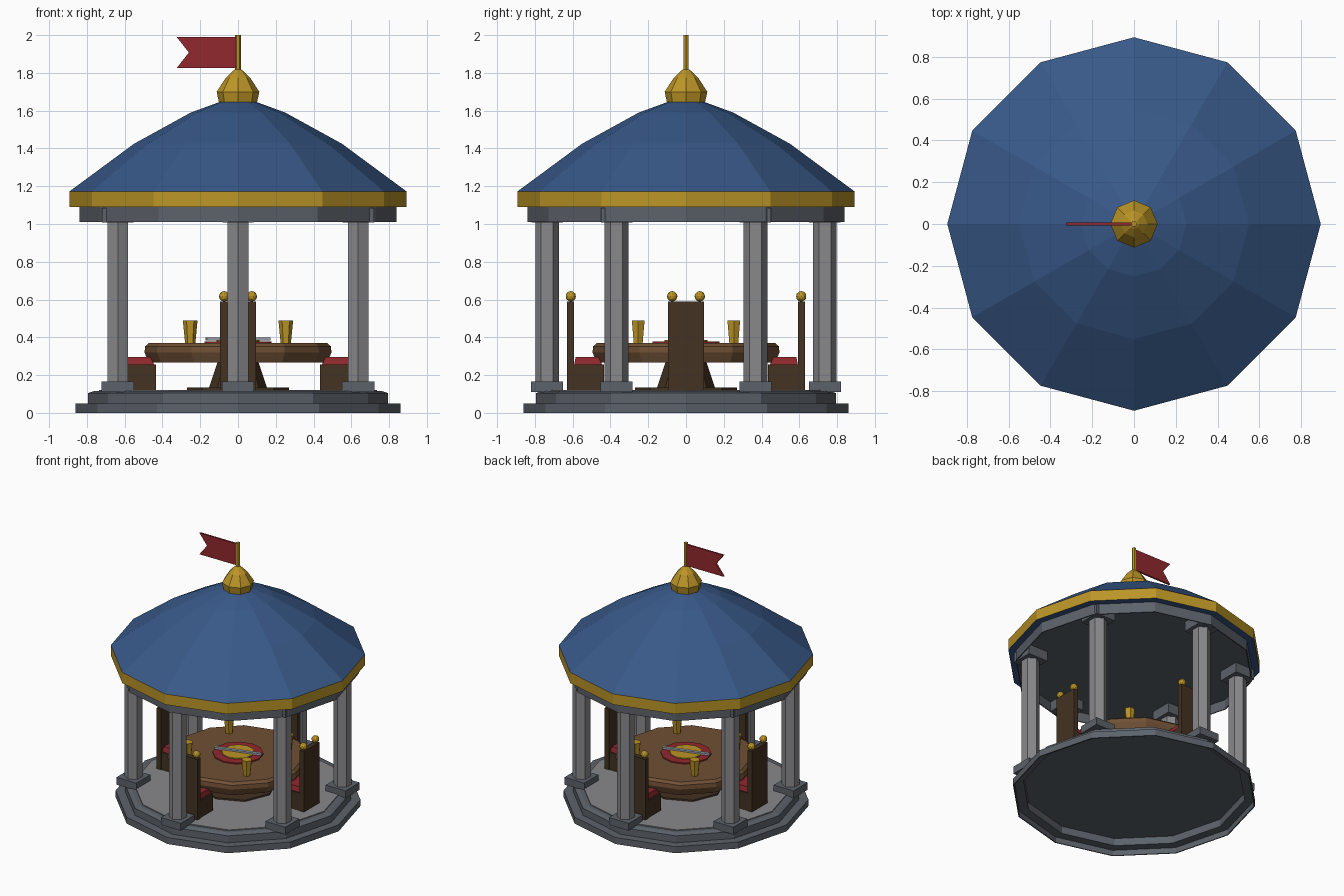
import bpy, bmesh
from math import cos, sin, pi, radians
from mathutils import Matrix, Vector

cube = bpy.data.objects.get("Cube")
if cube:
    bpy.data.objects.remove(cube)


def material(name, r, g, b):
    m = bpy.data.materials.new(name)
    m.use_nodes = True
    m.diffuse_color = (r, g, b, 1)
    m.node_tree.nodes["Principled BSDF"].inputs["Base Color"].default_value = (r, g, b, 1)
    return m


BLUE = material("roof blue", 0.04, 0.1, 0.25)
GOLD = material("gold", 0.5, 0.3, 0.02)
RED = material("red cloth", 0.28, 0.022, 0.027)
STONE = material("dark stone", 0.107, 0.123, 0.145)
PALE = material("pale stone", 0.25, 0.25, 0.265)
WOOD = material("table wood", 0.16, 0.08, 0.035)
DARK = material("dark wood", 0.056, 0.032, 0.015)
STEEL = material("steel", 0.36, 0.38, 0.42)


def finish(name, bm, *mats, place=Matrix()):
    bmesh.ops.recalc_face_normals(bm, faces=bm.faces)
    mesh = bpy.data.meshes.new(name)
    bm.to_mesh(mesh)
    bm.free()
    for m in mats:
        mesh.materials.append(m)
    obj = bpy.data.objects.new(name, mesh)
    obj.matrix_world = place
    bpy.context.collection.objects.link(obj)
    return obj


def lathe(name, profile, sides, *mats, phase=0.0, place=Matrix()):
    """Faceted solid of revolution; (radius, height) points from bottom to top."""
    bm = bmesh.new()
    rings = []
    for r, z in profile:
        rings.append([bm.verts.new((r * cos(phase + 2 * pi * i / sides),
                                    r * sin(phase + 2 * pi * i / sides), z))
                      for i in range(sides)])
    for low, high in zip(rings, rings[1:]):
        for i in range(sides):
            j = (i + 1) % sides
            bm.faces.new((low[i], low[j], high[j], high[i]))
    bm.faces.new(rings[0][::-1])
    bm.faces.new(rings[-1])
    return finish(name, bm, *mats, place=place)


def box(name, lo, hi, mat, place=Matrix(), taper=1.0):
    lo, hi = Vector(lo), Vector(hi)
    bm = bmesh.new()
    bmesh.ops.create_cube(bm, size=1)
    for v in bm.verts:
        if v.co.z > 0:
            v.co.xy *= taper
        v.co = (lo + hi) / 2 + v.co * (hi - lo)
    return finish(name, bm, mat, place=place)


# Stepped base, hollow underneath, with a pale floor
lathe("base_steps", [(0.785, 0.1), (0.785, 0.043), (0.852, 0.043), (0.852, 0),
                     (0.86, 0), (0.86, 0.05), (0.795, 0.05), (0.795, 0.104),
                     (0.765, 0.115)], 12, STONE)
lathe("floor", [(0.735, 0.11), (0.735, 0.122)], 12, PALE)

# Six columns with square plinths and capitals
for k in range(6):
    a = radians(30 + 60 * k)
    at = Matrix.Translation((0.735 * cos(a), 0.735 * sin(a), 0))
    lathe("column", [(0.063, 0.15), (0.063, 1.03)], 6, PALE, phase=pi / 6, place=at)
    box("plinth", (-0.085, -0.085, 0.11), (0.085, 0.085, 0.167), STONE, at)
    box("capital", (-0.083, -0.083, 1.009), (0.083, 0.083, 1.085), STONE, at)

# Thin ring beam with ceiling
lathe("ring_beam", [(0.832, 1.084), (0.832, 1.01), (0.84, 1.01), (0.84, 1.095)], 12, STONE)

# Roof with a gold fascia around the eaves
roof = lathe("roof", [(0.893, 1.09), (0.893, 1.172), (0.55, 1.425), (0.25, 1.59),
                      (0.1, 1.645)], 12, BLUE, GOLD)
for f in roof.data.polygons:
    if abs(f.normal.z) < 0.1:
        f.material_index = 1

# Roof finial, pole and swallowtail flag
lathe("roof_finial", [(0.1, 1.64), (0.113, 1.7), (0.064, 1.775), (0.024, 1.813),
                      (0.012, 1.82)], 8, GOLD)
lathe("flag_pole", [(0.015, 1.8), (0.015, 2.0)], 6, GOLD)
bm = bmesh.new()
outline = [(-0.01, 1.825), (-0.01, 1.99), (-0.325, 1.99), (-0.26, 1.908), (-0.325, 1.825)]
face = bm.faces.new([bm.verts.new((x, -0.007, z)) for x, z in outline])
side = bmesh.ops.extrude_face_region(bm, geom=[face])["geom"]
bmesh.ops.translate(bm, vec=(0, 0.014, 0),
                    verts=[v for v in side if isinstance(v, bmesh.types.BMVert)])
finish("flag", bm, RED)

# Round table on a flared pedestal
lathe("table_foot", [(0.27, 0.12), (0.27, 0.134)], 8, DARK)
lathe("table_pedestal", [(0.155, 0.13), (0.105, 0.28)], 8, DARK)
lathe("table_top", [(0.472, 0.268), (0.495, 0.32), (0.492, 0.352), (0.472, 0.37)], 12, WOOD)

# Centrepiece: red mat, gold disc and a steel blade laid across
lathe("table_mat", [(0.178, 0.368), (0.178, 0.379)], 12, RED)
lathe("table_disc", [(0.115, 0.375), (0.115, 0.387)], 12, GOLD)
box("blade", (-0.175, -0.012, 0.384), (0.175, 0.012, 0.399), STEEL,
    Matrix.Rotation(radians(16), 4, "Z"))

# Four goblets
for x in (-0.253, 0.253):
    for y in (-0.253, 0.253):
        lathe("goblet", [(0.027, 0.368), (0.039, 0.49)], 6, GOLD,
              place=Matrix.Translation((x, y, 0)))

# Four high-backed chairs facing the table
for k in range(4):
    turn = Matrix.Rotation(k * pi / 2, 4, "Z")
    box("chair_seat", (0.435, -0.09, 0.118), (0.6, 0.09, 0.256), DARK, turn)
    box("chair_back", (0.592, -0.095, 0.118), (0.63, 0.095, 0.59), DARK, turn)
    box("chair_cushion", (0.445, -0.08, 0.254), (0.592, 0.08, 0.295), RED, turn, 0.9)
    for y in (-0.073, 0.073):
        bm = bmesh.new()
        bmesh.ops.create_icosphere(bm, subdivisions=2, radius=0.028)
        finish("chair_knob", bm, GOLD, place=turn @ Matrix.Translation((0.61, y, 0.617)))
